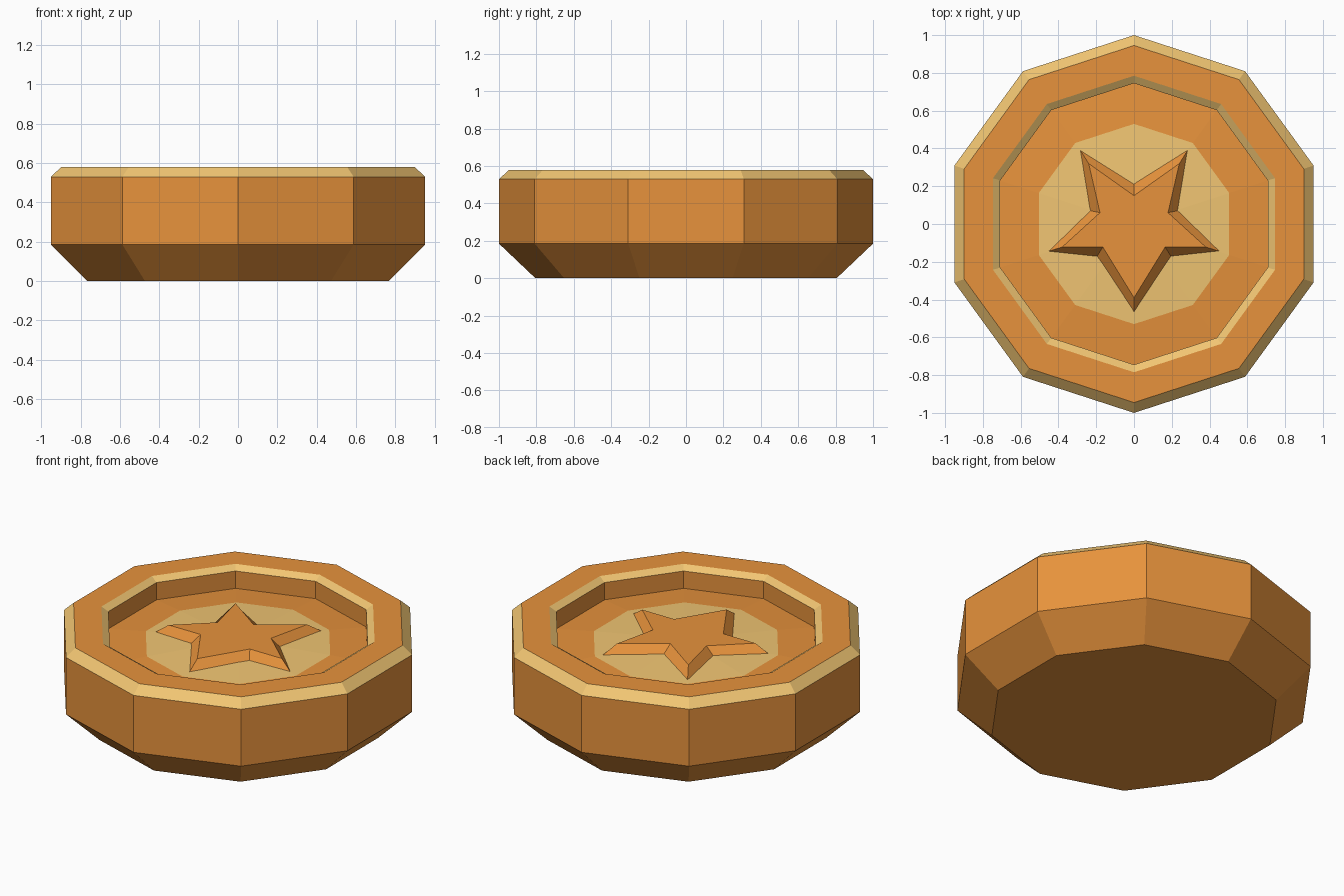
import bpy, bmesh, math

if "Cube" in bpy.data.objects:
    bpy.data.objects.remove(bpy.data.objects["Cube"])

SIDES = 10


def material(name, color):
    m = bpy.data.materials.new(name)
    m.diffuse_color = color
    m.use_nodes = True
    m.node_tree.nodes["Principled BSDF"].inputs["Base Color"].default_value = m.diffuse_color
    return m


orange = material("orange", (0.80, 0.29, 0.045, 1))
cream = material("cream", (0.88, 0.56, 0.17, 1))


def add_object(name, bm):
    bmesh.ops.recalc_face_normals(bm, faces=bm.faces)
    me = bpy.data.meshes.new(name)
    bm.to_mesh(me)
    bm.free()
    me.materials.append(orange)
    me.materials.append(cream)
    ob = bpy.data.objects.new(name, me)
    bpy.context.collection.objects.link(ob)
    return ob


def loft(bm, low, high, mat=0):
    n = len(low)
    for i in range(n):
        j = (i + 1) % n
        bm.faces.new((low[i], low[j], high[j], high[i])).material_index = mat


# Ten-sided body: (corner radius, z, material of the band leading to this ring)
profile = [
    (0.805, 0.0, 0),
    (1.0, 0.185, 0),    # lower chamfer
    (1.0, 0.53, 0),     # side wall
    (0.945, 0.58, 1),   # outer rim bevel
    (0.785, 0.58, 0),   # flat rim
    (0.745, 0.555, 1),  # inner rim bevel
    (0.745, 0.45, 0),   # recess wall
    (0.53, 0.465, 0),   # recess floor
]
APEX = 0.49
bm = bmesh.new()
rings = []
for r, z, mat in profile:
    ring = []
    for i in range(SIDES):
        a = math.pi / 2 + 2 * math.pi * i / SIDES
        ring.append(bm.verts.new((r * math.cos(a), r * math.sin(a), z)))
    if rings:
        loft(bm, rings[-1], ring, mat)
    rings.append(ring)
bm.faces.new(rings[0])
# Slightly domed centre disc
tip = bm.verts.new((0, 0, APEX))
for i in range(SIDES):
    bm.faces.new((rings[-1][i], rings[-1][(i + 1) % SIDES], tip)).material_index = 1
add_object("round_body", bm)

# Raised star: right half of each outline, mirrored to the left
base_half = [(0, 0.214), (0.286, 0.394), (0.233, 0.071),
             (0.455, -0.145), (0.196, -0.172), (0, -0.468)]
top_half = [(0, 0.15), (0.24, 0.32), (0.18, 0.06),
            (0.38, -0.122), (0.165, -0.122), (0, -0.39)]


def full(half):
    return half + [(-x, y) for x, y in half[-2:0:-1]]


def dome_z(x, y):
    return APEX - 0.025 * math.hypot(x, y) / 0.52


bm = bmesh.new()
base = [bm.verts.new((x, y, dome_z(x, y) - 0.002)) for x, y in full(base_half)]
top = [bm.verts.new((x, y, 0.52)) for x, y in full(top_half)]
loft(bm, base, top)
bm.faces.new(top)
add_object("raised_star", bm)
